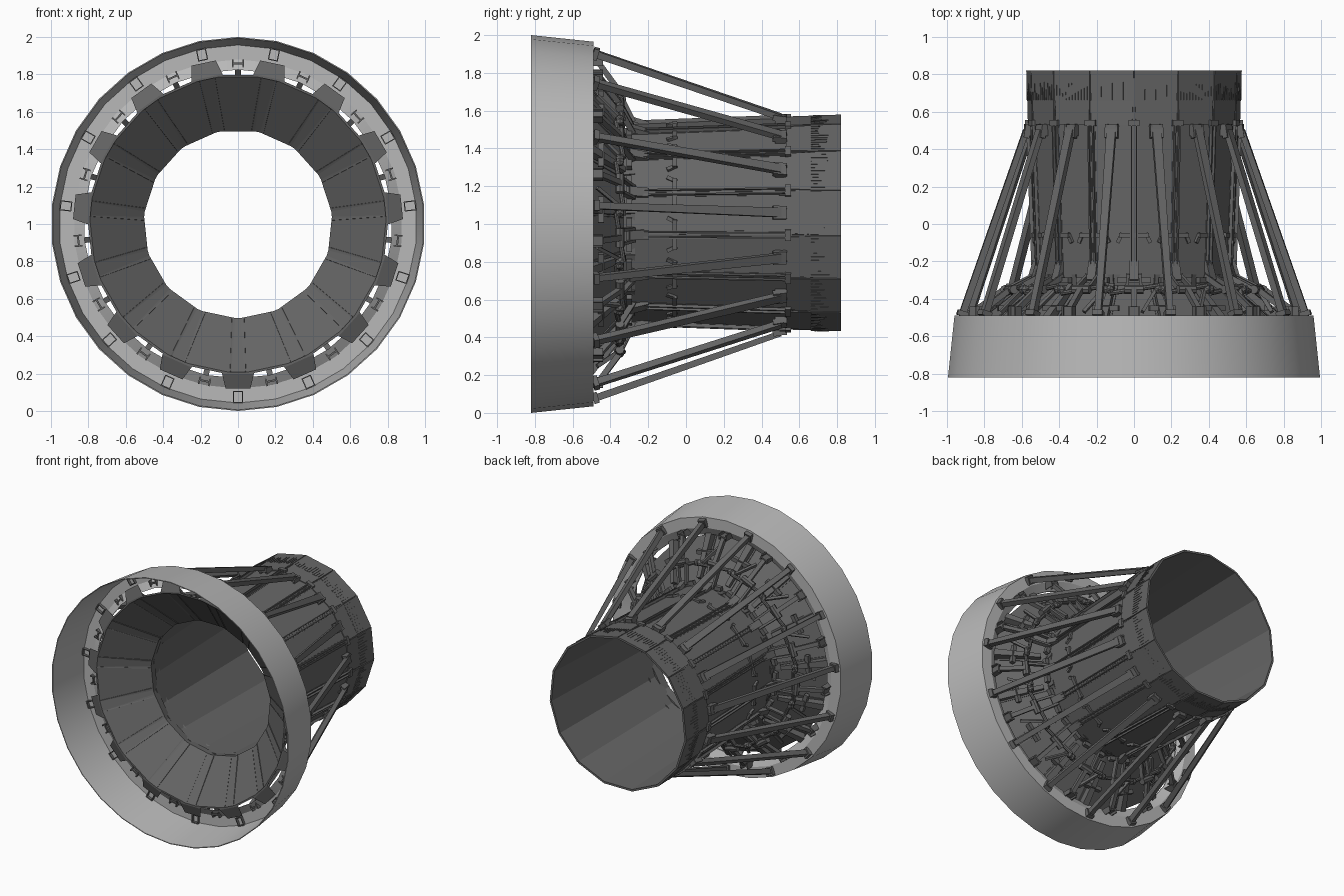
import bpy, bmesh, random
from math import sin, cos, tan, pi, radians
from mathutils import Matrix, Vector

if "Cube" in bpy.data.objects:
    bpy.data.objects.remove(bpy.data.objects["Cube"])

random.seed(4)
N = 15
STEP = 2 * pi / N
T12 = tan(STEP / 2)
dark = bpy.data.materials.new("dark_metal")
dark.diffuse_color = (0.13, 0.13, 0.13, 1)
dark.use_nodes = True
dark.node_tree.nodes["Principled BSDF"].inputs["Base Color"].default_value = dark.diffuse_color
light = bpy.data.materials.new("light_metal")
light.diffuse_color = (0.48, 0.48, 0.48, 1)
light.use_nodes = True
light.node_tree.nodes["Principled BSDF"].inputs["Base Color"].default_value = light.diffuse_color


def finish(name, bm, mat):
    bmesh.ops.recalc_face_normals(bm, faces=bm.faces)
    me = bpy.data.meshes.new(name)
    bm.to_mesh(me)
    bm.free()
    me.materials.append(mat)
    ob = bpy.data.objects.new(name, me)
    bpy.context.collection.objects.link(ob)
    return ob


def around(name, build, offset, mat=dark):
    """Build a part in the local frame (x tangential, y axial, z radial), repeat it 15 times."""
    bm = bmesh.new()
    for k in range(N):
        part = bmesh.new()
        build(part)
        m = Matrix.Translation((0, 0, 1)) @ Matrix.Rotation(radians(offset) + k * STEP, 4, 'Y')
        part.transform(m)
        tmp = bpy.data.meshes.new("tmp")
        part.to_mesh(tmp)
        part.free()
        bm.from_mesh(tmp)
        bpy.data.meshes.remove(tmp)
    return finish(name, bm, mat)


def frame(p, q):
    p, q = Vector(p), Vector(q)
    d = (q - p).normalized()
    up = Vector((0, 0, 1)) if abs(d.z) < 0.9 else Vector((0, 1, 0))
    side = d.cross(up).normalized()
    return p, q, side, side.cross(d)


def bar(bm, p, q, w, h, w2=None, h2=None):
    """Rectangular bar between two points, optionally tapered."""
    p, q, s, u = frame(p, q)
    rings = []
    for c, a, b in ((p, w, h), (q, w2 or w, h2 or h)):
        rings.append([bm.verts.new(c + s * i * a / 2 + u * j * b / 2)
                      for i, j in ((-1, -1), (1, -1), (1, 1), (-1, 1))])
    bm.faces.new(rings[0])
    bm.faces.new(rings[1])
    for i in range(4):
        j = (i + 1) % 4
        bm.faces.new((rings[0][i], rings[0][j], rings[1][j], rings[1][i]))


def rod(bm, p, q, r, seg=8):
    p, q = Vector(p), Vector(q)
    rot = (q - p).to_track_quat('Z', 'Y').to_matrix().to_4x4()
    bmesh.ops.create_cone(bm, cap_ends=True, segments=seg, radius1=r, radius2=r,
                          depth=(q - p).length, matrix=Matrix.Translation((p + q) / 2) @ rot)


def plate(bm, rows, t):
    """Flat petal from rows of (half width, y, radius), thickened outward by t."""
    rings = [[bm.verts.new(v) for v in ((-w, y, r), (w, y, r), (w, y, r + t), (-w, y, r + t))]
             for w, y, r in rows]
    for a, b in zip(rings, rings[1:]):
        for i in range(4):
            j = (i + 1) % 4
            bm.faces.new((a[i], a[j], b[j], b[i]))
    bm.faces.new(rings[0])
    bm.faces.new(rings[-1])


# Outer tapered ring with rear flange and inner lip
prof = [(1.0, -.82), (.965, -.49), (.885, -.49), (.825, -.525), (.825, -.535), (.88, -.5),
        (.957, -.5), (.994, -.82)]
bm = bmesh.new()
loops = [[bm.verts.new((r * sin(i * pi / 15), y, 1 + r * cos(i * pi / 15))) for i in range(30)]
         for r, y in prof]
for k in range(len(prof)):
    a, b = loops[k], loops[(k + 1) % len(prof)]
    for i in range(30):
        j = (i + 1) % 30
        bm.faces.new((a[i], a[j], b[j], b[i]))
ring = finish("outer_ring", bm, light)
bpy.context.view_layer.objects.active = ring
ring.select_set(True)
bpy.ops.object.shade_smooth_by_angle(angle=radians(25))
ring.select_set(False)


# Converging petals, throat, and overlapping seal strips behind the joints
def row(y, r):
    return (r * T12, y, r)


around("converging_petal", lambda b: plate(
    b, [row(-.57, .785), row(-.33, .495), row(-.27, .505)], .012), 0)
around("converging_seal", lambda b: plate(
    b, [(.035, -.57, .795), (.022, -.33, .503)], .02), 12)
# Slim raised edges on the inner petal faces
around("petal_edge_strip", lambda b: [bar(
    b, (s * .125, -.565, .78), (s * .075, -.335, .5), .006, .006) for s in (-1, 1)], 0)


# Tabs and back ribs of the converging petals
def conv_back(b):
    plate(b, [(.085, -.575, .79), (.066, -.545, .868)], .012)
    bar(b, (0, -.54, .82), (0, -.33, .57), .05, .05, .03, .03)
    bar(b, (-.07, -.45, .72), (.07, -.45, .72), .03, .03)


around("petal_tab_and_rib", conv_back, 12)

# Diverging duct petals
around("duct_petal", lambda b: plate(b, [row(-.29, .508), row(.82, .552)], .012), 12)


# Twin seam ribs with cross brackets
def seam(b):
    for x in (-.013, .013):
        bar(b, (x, -.29, .537), (x, .55, .568), .007, .022)
    plate(b, [(.022, -.29, .522), (.022, .82, .565)], .008)
    bar(b, (-.08, -.06, .538), (.08, -.06, .538), .025, .016)
    for x in (-.08, .08):
        bar(b, (x * 1.1, -.1, .527), (x * .8, -.05, .532), .02, .015)
    bar(b, (-.03, .54, .572), (.03, .54, .572), .03, .02)


around("seam_rib", seam, 0)


# Raised band and end tiles on the duct exit
def tile(b):
    plate(b, [(.108, .53, .553), (.114, .66, .556)], .006)
    plate(b, [(.116, .66, .554), (.118, .82, .558)], .009)
    for i in range(11):
        x = -.1 + .02 * i
        bar(b, (x, .662, .564), (x, .69 + random.random() * .07, .566), .003, .005)


around("exit_tile", tile, 12)


# Long struts from ring flange to duct exit, with end lugs
def strut(b):
    bar(b, (0, -.49, .925), (0, .5, .58), .034, .038, .05, .03)
    bar(b, (0, -.492, .925), (0, -.465, .917), .056, .06)
    bar(b, (0, .46, .582), (0, .53, .57), .07, .03)
    for x in (-.027, .027):
        bar(b, (x, .47, .565), (x, .535, .565), .012, .045)
    # open box end seen from the front
    for s in (-.024, .024):
        bar(b, (s, -.52, .925), (s, -.49, .925), .006, .062)
        bar(b, (0, -.52, .925 + s * 1.2), (0, -.49, .925 + s * 1.2), .05, .006)


around("long_strut", strut, 12)


# H-shaped brackets on the flange, holding the drive arms
def bracket(b):
    for x in (-.028, .028):
        bar(b, (x, -.53, .858), (x, -.44, .858), .008, .045)
    bar(b, (0, -.53, .858), (0, -.44, .858), .056, .01)
    bar(b, (0, -.46, .85), (0, -.35, .7), .03, .03)


around("flange_bracket", bracket, 0)


# Linkage: drive rods, pivot balls and pull links
def linkage(b):
    rod(b, (-.13, -.37, .665), (.13, -.33, .665), .013)
    rod(b, (-.05, -.35, .69), (.05, -.35, .69), .024)
    for x in (-.13, .13):
        bmesh.ops.create_icosphere(b, subdivisions=1, radius=.026,
                                   matrix=Matrix.Translation((x, -.35, .665)))
        bar(b, (x * .3, -.35, .68), (x * .25, -.28, .54), .016, .03)
    bar(b, (.117, -.35, .66), (.045, -.47, .76), .018, .022)
    bar(b, (0, -.3, .56), (0, -.2, .53), .05, .025)
    bar(b, (-.09, -.3, .542), (.09, -.3, .542), .03, .03)


around("drive_linkage", linkage, 0)
